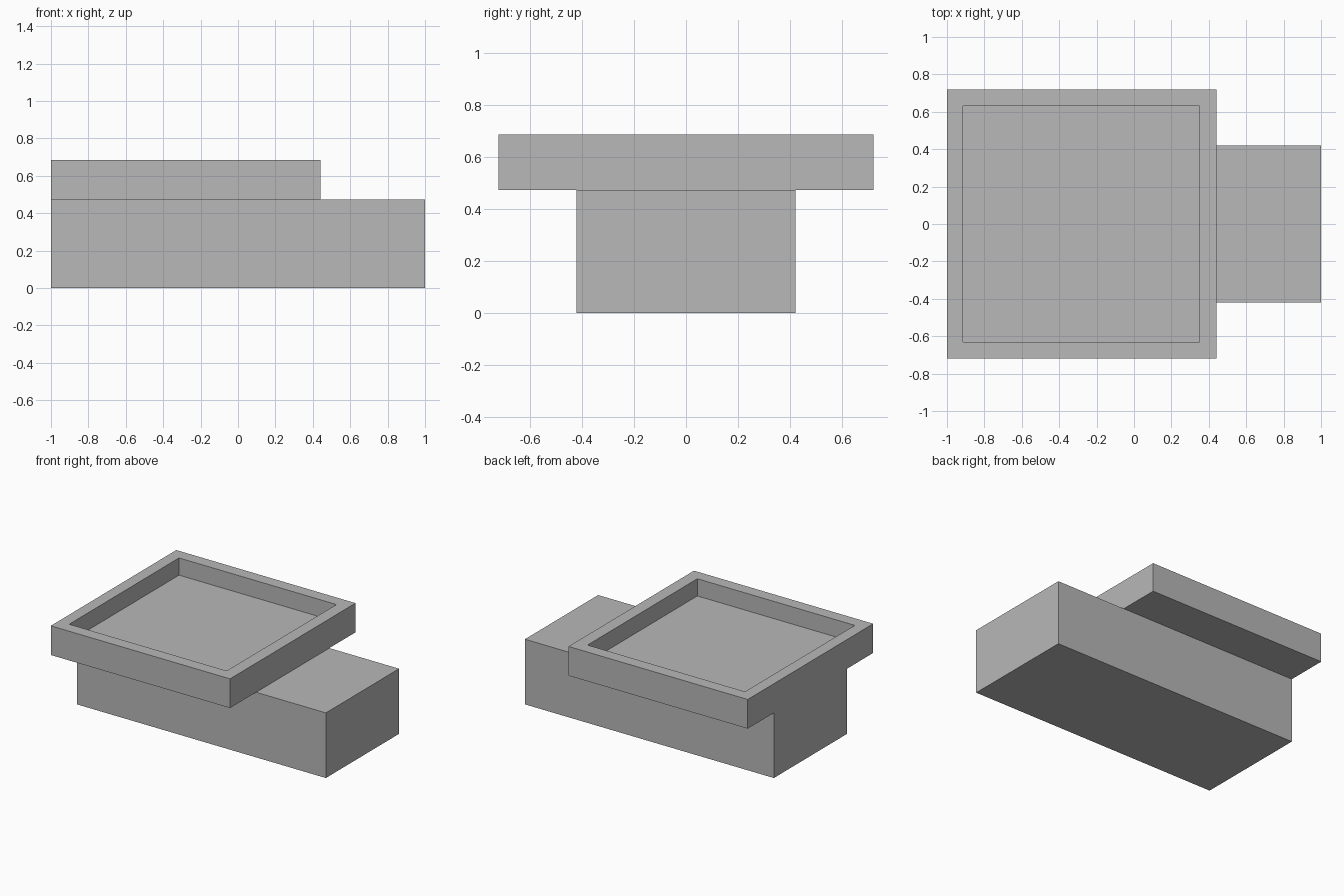
import bpy
import bmesh
from mathutils import Vector

if "Cube" in bpy.data.objects:
    bpy.data.objects.remove(bpy.data.objects["Cube"], do_unlink=True)

# Single plain grey
grey = bpy.data.materials.new("plain_grey")
grey.use_nodes = True
colour = (0.48, 0.48, 0.48, 1)
grey.diffuse_color = colour
grey.node_tree.nodes["Principled BSDF"].inputs["Base Color"].default_value = colour


def box(bm, low, high):
    low, high = Vector(low), Vector(high)
    verts = bmesh.ops.create_cube(bm, size=1)["verts"]
    bmesh.ops.scale(bm, vec=high - low, verts=verts)
    bmesh.ops.translate(bm, vec=(low + high) / 2, verts=verts)


def finish(bm, name):
    mesh = bpy.data.meshes.new(name)
    bm.to_mesh(mesh)
    bm.free()
    mesh.materials.append(grey)
    obj = bpy.data.objects.new(name, mesh)
    bpy.context.collection.objects.link(obj)
    return obj


SEAM = 0.473

# Long rectangular base
bm = bmesh.new()
box(bm, (-1, -0.42, 0), (1, 0.42, SEAM))
finish(bm, "base_block")

# Square tray: top face inset to a rim, then sunk to form the floor
bm = bmesh.new()
box(bm, (-1, -0.72, SEAM), (0.44, 0.72, 0.685))
bm.normal_update()
top = max(bm.faces, key=lambda f: f.calc_center_median().z)
bmesh.ops.inset_region(bm, faces=[top], thickness=0.09)
for v in top.verts:
    v.co.x = -0.915 if v.co.x < -0.28 else 0.35
    v.co.y = 0.63 if v.co.y > 0 else -0.63
floor = bmesh.ops.extrude_discrete_faces(bm, faces=[top])["faces"][0]
bmesh.ops.translate(bm, vec=(0, 0, -0.125), verts=floor.verts)
bmesh.ops.recalc_face_normals(bm, faces=bm.faces)
finish(bm, "tray")
